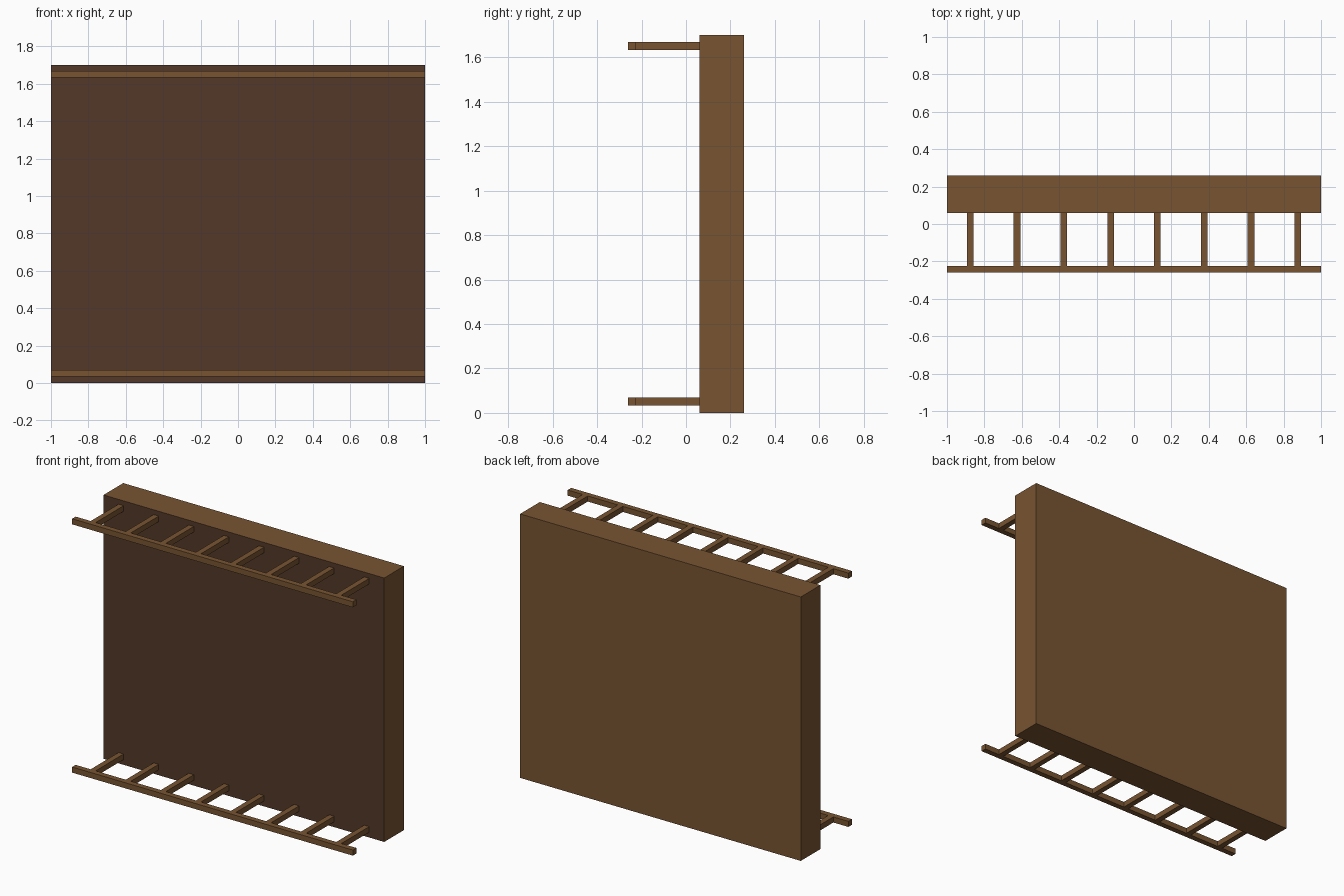
import bpy

if "Cube" in bpy.data.objects:
    bpy.data.objects.remove(bpy.data.objects["Cube"])


def material(name, rgb):
    m = bpy.data.materials.new(name)
    m.diffuse_color = (*rgb, 1)
    m.use_nodes = True
    m.node_tree.nodes["Principled BSDF"].inputs["Base Color"].default_value = m.diffuse_color
    return m


wood = material("wood", (0.19, 0.09, 0.032))
dark_wood = material("dark_wood", (0.087, 0.04, 0.021))


def box(name, lo, hi):
    """Add a box spanning the corners lo and hi."""
    center = [(a + b) / 2 for a, b in zip(lo, hi)]
    bpy.ops.mesh.primitive_cube_add(size=1, location=center)
    ob = bpy.context.object
    ob.name = name
    ob.scale = [b - a for a, b in zip(lo, hi)]
    bpy.ops.object.transform_apply(location=False, rotation=False, scale=True)
    ob.data.materials.append(wood)
    return ob


# Thick slab with a darker front face
wall = box("wall_slab", (-1, 0.06, 0), (1, 0.26, 1.7))
wall.data.materials.append(dark_wood)
for face in wall.data.polygons:
    if face.normal.y < -0.9:
        face.material_index = 1

# Ladder-like racks: a long front rail on eight brackets, bottom and top
T = 0.036
for level, z in (("lower", 0.034), ("upper", 1.633)):
    box(f"{level}_rail", (-1, -0.26, z), (1, -0.26 + T, z + T))
    for i in range(8):
        x = -0.875 + 0.25 * i
        box(f"{level}_bracket_{i + 1}",
            (x - T / 2, -0.26 + T, z), (x + T / 2, 0.06, z + T))
